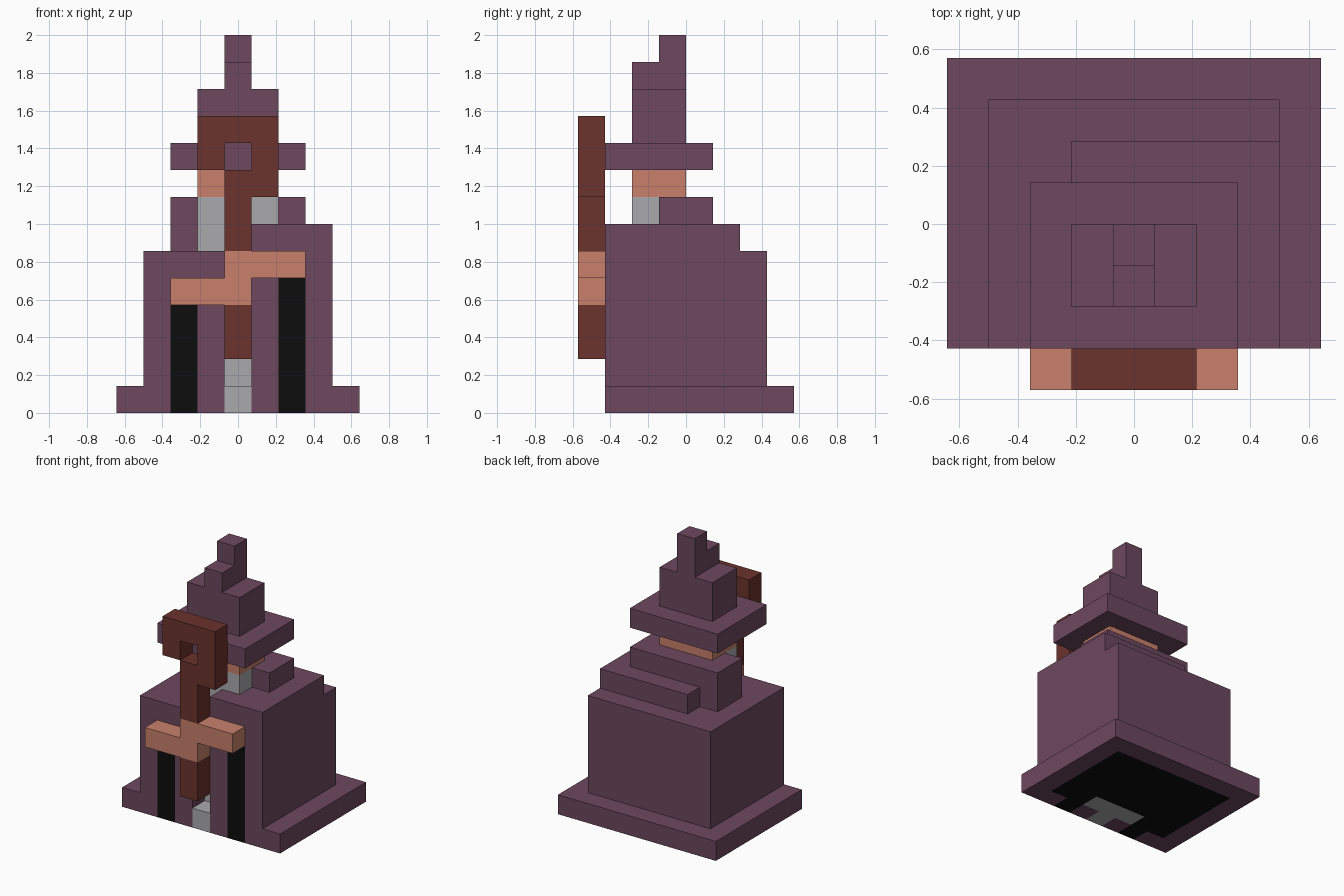
import bpy, bmesh
from mathutils import Vector

if "Cube" in bpy.data.objects:
    bpy.data.objects.remove(bpy.data.objects["Cube"])

V = 1 / 7                      # block size
grid = {}                      # block cell -> part name

COLOURS = {
    "plum cloth": (0.153, 0.065, 0.114, 1),
    "brown wood": (0.147, 0.033, 0.026, 1),
    "skin": (0.578, 0.216, 0.150, 1),
    "grey hair": (0.402, 0.402, 0.423, 1),
    "black lining": (0.004, 0.004, 0.004, 1),
}
PARTS = {"robe": "plum cloth", "shoulders": "plum cloth", "hat": "plum cloth",
         "staff": "brown wood", "hands": "skin", "face": "skin",
         "beard": "grey hair", "lining": "black lining"}


def fill(part, x, y, z):
    """Fill inclusive cell ranges; part None carves them away."""
    for i in range(x[0], x[1] + 1):
        for j in range(y[0], y[1] + 1):
            for k in range(z[0], z[1] + 1):
                if part:
                    grid[i, j, k] = part
                else:
                    grid.pop((i, j, k), None)


# robe: flared hem and body
fill("robe", (-4, 4), (-3, 3), (0, 0))
fill("robe", (-3, 3), (-3, 2), (1, 5))
# dark lining under the hem and in the front folds
fill("lining", (-3, 3), (-2, 2), (0, 0))
fill("lining", (-2, -2), (-3, -3), (0, 3))
fill("lining", (2, 2), (-3, -3), (0, 4))
# long beard running down the front opening
fill("beard", (-1, 1), (-2, -2), (0, 5))
fill(None, (0, 0), (-3, -3), (1, 3))
fill("beard", (0, 0), (-3, -3), (0, 0))
# shoulders, the one on +x raised
fill("shoulders", (1, 3), (-3, 1), (6, 6))
fill("shoulders", (-1, 0), (1, 1), (6, 6))
fill("shoulders", (-2, 2), (-1, 0), (6, 7))
fill("beard", (-1, 0), (-2, -2), (6, 6))
fill("beard", (-1, 1), (-2, -2), (7, 7))
# head
fill("face", (-1, 1), (-2, -1), (8, 8))
# hat: brim, crown, bent tip
fill("hat", (-2, 2), (-3, 0), (9, 9))
fill("hat", (-1, 1), (-2, -1), (10, 11))
fill("hat", (0, 0), (-2, -1), (12, 12))
fill("hat", (0, 0), (-1, -1), (13, 13))
# staff with hooked head
fill("staff", (0, 0), (-4, -4), (2, 8))
fill("staff", (-1, 1), (-4, -4), (10, 10))
fill("staff", (-1, -1), (-4, -4), (9, 9))
fill("staff", (1, 1), (-4, -4), (8, 9))
# hands wrapped round the staff
fill("hands", (0, 2), (-4, -4), (5, 5))
fill("hands", (-2, 0), (-4, -4), (4, 4))

mats = {}
for name, col in COLOURS.items():
    mats[name] = bpy.data.materials.new(name)
    mats[name].diffuse_color = col

# one object per part, exposed block faces only
AXES = [Vector(a) for a in ((1, 0, 0), (0, 1, 0), (0, 0, 1))]
for part, mat in PARTS.items():
    bm = bmesh.new()
    for cell in [c for c, p in grid.items() if p == part]:
        centre = Vector(cell) + Vector((0, 0.5, 0.5))
        for a in range(3):
            for s in (1, -1):
                n = AXES[a] * s
                if tuple(int(c + d) for c, d in zip(cell, n)) in grid:
                    continue
                u = AXES[(a + 1) % 3]
                w = n.cross(u)
                bm.faces.new([bm.verts.new((centre + (n + u * p + w * q) / 2) * V)
                              for p, q in ((1, 1), (-1, 1), (-1, -1), (1, -1))])
    bmesh.ops.remove_doubles(bm, verts=bm.verts, dist=1e-4)
    mesh = bpy.data.meshes.new(part)
    bm.to_mesh(mesh)
    bm.free()
    mesh.materials.append(mats[mat])
    bpy.context.collection.objects.link(bpy.data.objects.new(part, mesh))

for m in bpy.data.materials:
    if m.users and not m.is_grease_pencil:
        m.use_nodes = True
        m.node_tree.nodes["Principled BSDF"].inputs["Base Color"].default_value = m.diffuse_color
